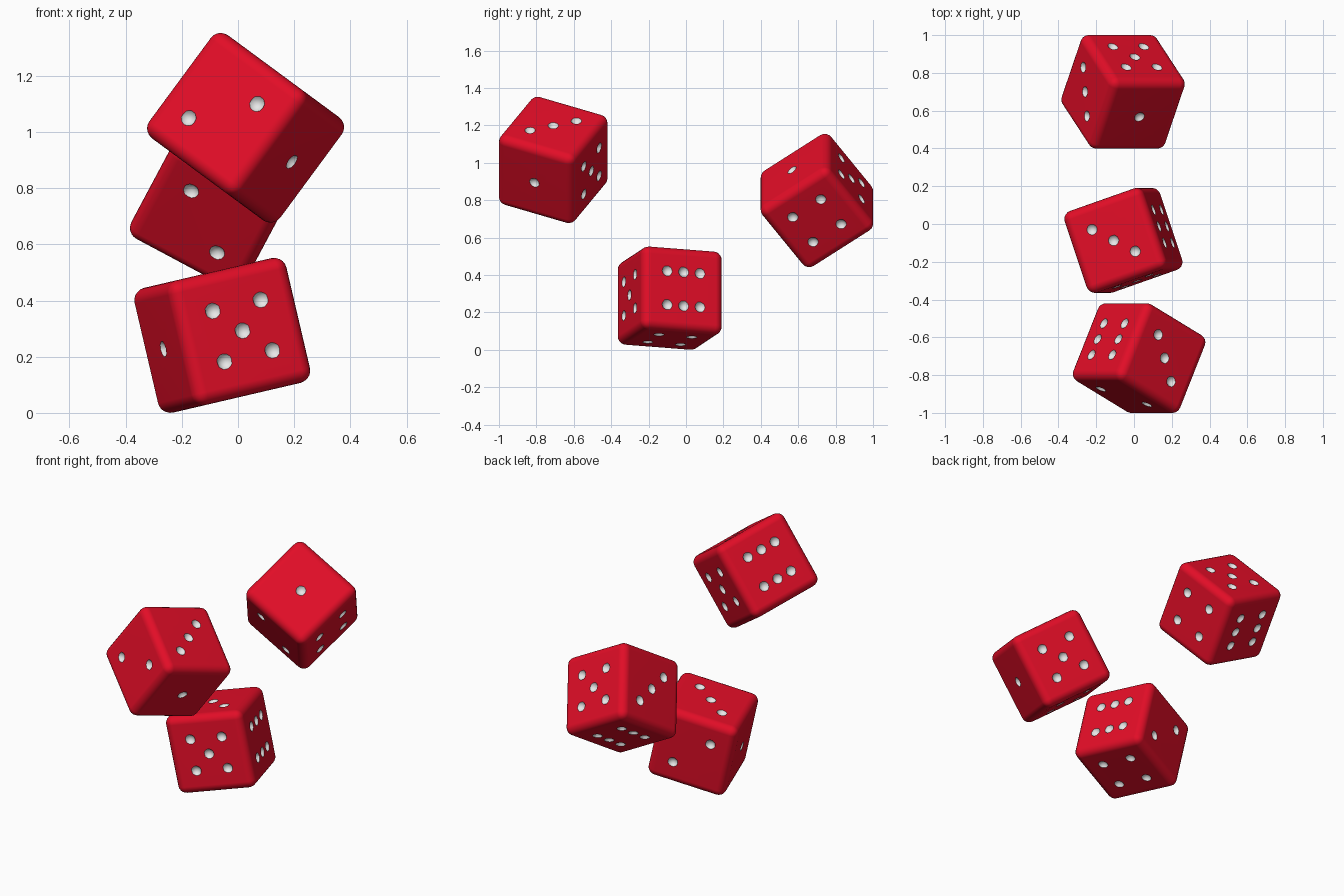
import bpy, bmesh, math
from mathutils import Matrix, Vector

HALF, ROUND, SPACING = 0.228, 0.045, 0.0925
PIP_RADIUS, PIP_LIFT = 0.031, 0.010

old = bpy.data.objects.get("Cube")
if old:
    bpy.data.objects.remove(old, do_unlink=True)


def make_material(name, color, roughness):
    mat = bpy.data.materials.new(name)
    mat.use_nodes = True
    mat.diffuse_color = color
    shader = mat.node_tree.nodes["Principled BSDF"]
    shader.inputs["Base Color"].default_value = color
    shader.inputs["Roughness"].default_value = roughness
    return mat


red = make_material("red", (0.76, 0.004, 0.02, 1), 0.4)
white = make_material("white", (0.8, 0.8, 0.8, 1), 0.5)


def make_object(name, bm):
    mesh = bpy.data.meshes.new(name)
    bm.to_mesh(mesh)
    bm.free()
    mesh.materials.append(red)
    mesh.materials.append(white)
    obj = bpy.data.objects.new(name, mesh)
    bpy.context.collection.objects.link(obj)
    return obj


# Pip layouts, as steps across each face
dot = [(0, 0)]
two = [(-1, -1), (1, 1)]
four = two + [(-1, 1), (1, -1)]
six = four + [(0, -1), (0, 1)]
X, Y, Z = Vector((1, 0, 0)), Vector((0, 1, 0)), Vector((0, 0, 1))
faces = [
    (Y, X, Z, dot), (-Y, X, Z, six),
    (X, Y, Z, two), (-X, Y, Z, four + dot),
    (Z, X, Y, two + dot), (-Z, X, Y, four),
]

# Cutter made of one ball for each pip
bm = bmesh.new()
for normal, across, up, layout in faces:
    for i, j in layout:
        spot = normal * (HALF + PIP_LIFT) + (across * i + up * j) * SPACING
        bmesh.ops.create_icosphere(bm, subdivisions=2, radius=PIP_RADIUS,
                                   matrix=Matrix.Translation(spot))
for face in bm.faces:
    face.material_index = 1
cutter = make_object("pip_cutter", bm)
cutter.hide_render = True

# Rounded cube with sunken pips
bm = bmesh.new()
bmesh.ops.create_cube(bm, size=2 * HALF)
die = make_object("front_die", bm)
bevel = die.modifiers.new("rounding", 'BEVEL')
bevel.width = ROUND
bevel.segments = 5
bevel.limit_method = 'NONE'
cut = die.modifiers.new("pips", 'BOOLEAN')
cut.operation = 'DIFFERENCE'
cut.solver = 'EXACT'
cut.object = cutter

bpy.ops.object.select_all(action='DESELECT')
die.select_set(True)
bpy.context.view_layer.objects.active = die
for name in ("rounding", "pips"):
    bpy.ops.object.modifier_apply(modifier=name)
bpy.data.objects.remove(cutter, do_unlink=True)
bpy.ops.object.shade_smooth_by_angle(angle=math.radians(35))
weighted = die.modifiers.new("flat_sides", 'WEIGHTED_NORMAL')
weighted.keep_sharp = True
bpy.ops.object.modifier_apply(modifier="flat_sides")


# Tumbling poses: centre, direction of the one, direction of the three
def place(obj, centre, one, three):
    z = Vector(three).normalized()
    y = Vector(one)
    y = (y - z * y.dot(z)).normalized()
    turn = Matrix((y.cross(z), y, z)).transposed().to_4x4()
    obj.matrix_world = Matrix.Translation(centre) @ turn


middle_die, back_die = die.copy(), die.copy()
for obj, name in ((middle_die, "middle_die"), (back_die, "back_die")):
    obj.name = name
    bpy.context.collection.objects.link(obj)

place(die, (0.027, -0.71, 1.015), (0.715, -0.44, -0.54), (0.59, 0, 0.80))
place(middle_die, (-0.056, -0.087, 0.276), (-0.919, -0.324, -0.216), (-0.227, 0, 0.973))
place(back_die, (-0.058, 0.70, 0.798), (0.385, -0.585, 0.714), (-0.88, 0, 0.47))
